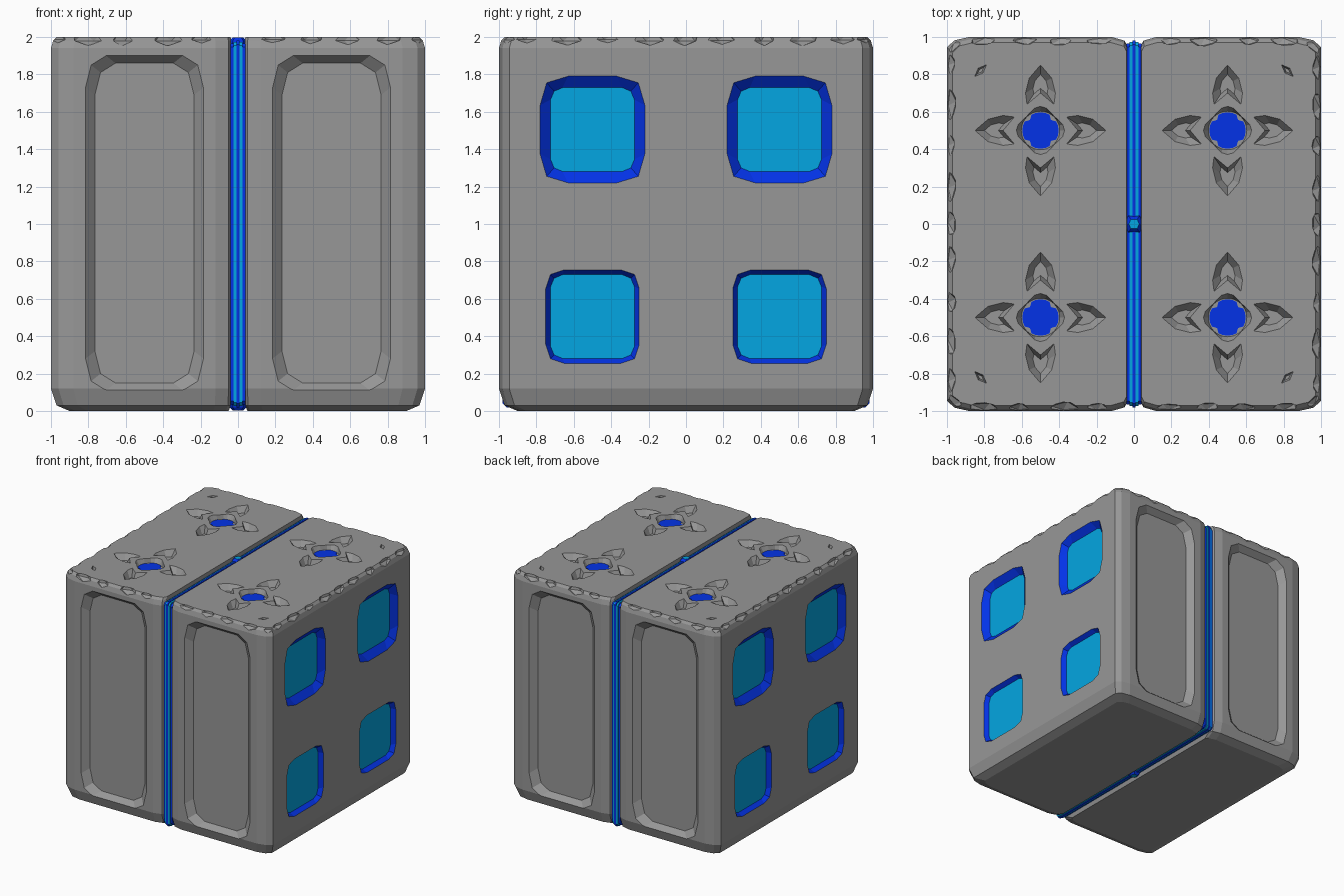
import bpy, bmesh, math, random
from mathutils import Matrix, Vector

if "Cube" in bpy.data.objects:
    bpy.data.objects.remove(bpy.data.objects["Cube"])

random.seed(4)
X, Y, Z = Vector((1, 0, 0)), Vector((0, 1, 0)), Vector((0, 0, 1))
GREY, BLUE, CYAN = 0, 1, 2


def make_mat(name, rgb):
    m = bpy.data.materials.new(name)
    m.diffuse_color = (*rgb, 1)
    m.use_nodes = True
    m.node_tree.nodes["Principled BSDF"].inputs["Base Color"].default_value = m.diffuse_color
    return m


MATS = [make_mat("stone grey", (0.31, 0.31, 0.31)),
        make_mat("deep blue", (0.001, 0.035, 0.86)),
        make_mat("cyan glow", (0.001, 0.38, 0.76))]


def make_obj(name, bm):
    bmesh.ops.recalc_face_normals(bm, faces=bm.faces)
    me = bpy.data.meshes.new(name)
    bm.to_mesh(me)
    bm.free()
    for m in MATS:
        me.materials.append(m)
    ob = bpy.data.objects.new(name, me)
    bpy.context.collection.objects.link(ob)
    return ob


def loft(bm, loops, wall=GREY, floor=GREY):
    """Skin a stack of equal-length loops and cap both ends."""
    rings = [[bm.verts.new(p) for p in lp] for lp in loops]
    n = len(rings[0])
    for a, b in zip(rings, rings[1:]):
        for i in range(n):
            j = (i + 1) % n
            bm.faces.new((a[i], a[j], b[j], b[i])).material_index = wall
    bm.faces.new(rings[0])
    bm.faces.new(rings[-1]).material_index = floor


def pocket(bm, centre, u, v, outer, inner, depth, wall=GREY, floor=GREY):
    """Tapered cutter sunk into the face spanned by u and v."""
    n = u.cross(v)
    place = lambda lp, h: [centre + u * a + v * b + n * h for a, b in lp]
    loft(bm, [place(outer, 0.03), place(outer, 0), place(inner, -depth)], wall, floor)


def four_way(pts):
    """Mirror a corner (ordered from top to side) into a closed outline."""
    right = pts + [(x, -y) for x, y in reversed(pts)]
    return right + [(-x, -y) for x, y in right]


def panel(hx, hz):
    return four_way([(hx - .11, hz), (hx - .03, hz - .05), (hx, hz - .17)])


def star(radius, n=24):
    """Round outline; radius is a function of the angle."""
    angles = [math.tau * i / n for i in range(n)]
    return [(radius(a) * math.cos(a), radius(a) * math.sin(a)) for a in angles]


# stone half: corner-softened plan, lofted up with chamfered base and rim
corner = [(.035, .95), (.05, .98), (.12, 1), (.88, 1), (.96, .982), (1, .945)]
plan = corner + [(x, -y) for x, y in reversed(corner)]
C = 0.52


def ring(z, inset):
    # the seam side is drawn in less than the outer side
    return [(x - inset * (x - C) / .48 * (1 if x > C else .15), y * (1 - inset), z)
            for x, y in plan]


bm = bmesh.new()
loft(bm, [ring(0, .10), ring(.03, .03), ring(.12, 0), ring(1.94, 0),
          ring(1.98, .012), ring(2, .03)])
block = make_obj("right_stone_half", bm)

# carved pockets
bm = bmesh.new()
for s in (-1, 1):
    # tall panels front and back
    pocket(bm, Vector((.5, s, 1.005)), X * -s, Z,
           panel(.315, .895), panel(.265, .855), .05)
    # side windows
    win = four_way([(.16, .224), (.205, .205), (.224, .16)])
    pocket(bm, Vector((1, s * .5, 1.505)), Y, Z,
           four_way([(.13, .285), (.245, .25), (.28, .13)]), win, .045, BLUE, CYAN)
    pocket(bm, Vector((1, s * .5, .505)), Y, Z,
           four_way([(.15, .25), (.225, .225), (.25, .15)]), win, .035, BLUE, CYAN)
    # flower: round centre and four petals
    mid = Vector((.5, s * .5, 2))
    pocket(bm, mid, X, Y, star(lambda a: .117 + .012 * math.cos(4 * a)),
           star(lambda a: .103), .04)
    petal = [(.35, 0), (.28, .06), (.2, .08), (.14, .072), (.2, 0),
             (.14, -.072), (.2, -.08), (.28, -.06)]
    small = [(.25 + (a - .25) * .5, b * .5) for a, b in petal]
    for k in range(4):
        rot = Matrix.Rotation(k * math.pi / 2, 3, 'Z')
        pocket(bm, mid, rot @ X, rot @ Y, petal, small, .05)
    # small corner slit
    rot = Matrix.Rotation(-s * math.pi / 4, 3, 'Z')
    slit = [(.045, 0), (0, .018), (-.045, 0), (0, -.018)]
    pocket(bm, Vector((.82, s * .82, 2)), rot @ X, rot @ Y, slit,
           [(a * .5, b * .5) for a, b in slit], .03)
carving = make_obj("carving_cutter", bm)

# worn chips along the outer top rim
bm = bmesh.new()


def chip(x, y, turn):
    r = random.uniform
    size = (r(.06, .1), r(.035, .05), r(.03, .05))
    m = (Matrix.Translation((x, y, 2.0)) @ Matrix.Rotation(turn + r(-.2, .2), 4, 'Z')
         @ Matrix.Diagonal((*size, 1)))
    bmesh.ops.create_icosphere(bm, subdivisions=1, radius=1, matrix=m)


for i in range(9):
    chip(.993, -.84 + i * .21 + random.uniform(-.02, .02), math.pi / 2)
for s in (-1, 1):
    for i in range(4):
        chip(.19 + i * .205 + random.uniform(-.02, .02), s * .993, 0)
    chip(.965, s * .965, -s * math.pi / 4)
chips = make_obj("chip_cutter", bm)

for cutter in (carving, chips):
    mod = block.modifiers.new("cut", 'BOOLEAN')
    mod.operation, mod.object, mod.solver = 'DIFFERENCE', cutter, 'EXACT'
    mod.use_self = cutter is chips
bpy.context.view_layer.update()
done = bpy.data.meshes.new_from_object(
    block.evaluated_get(bpy.context.evaluated_depsgraph_get()))
block.modifiers.clear()
block.data = done
for cutter in (carving, chips):
    bpy.data.objects.remove(cutter)

# second half is the first turned half way round
left = bpy.data.objects.new("left_stone_half", done)
left.rotation_euler.z = math.pi
bpy.context.collection.objects.link(left)

# glowing seam between the halves: stepped slabs
for name, hx, h, col in (("seam_base", .04, .966, BLUE), ("seam_glow", .024, .974, CYAN),
                         ("seam_ridge", .008, .98, BLUE)):
    bm = bmesh.new()
    bmesh.ops.create_cube(bm, size=2, matrix=Matrix.Translation((0, 0, 1))
                          @ Matrix.Diagonal((hx, h, h, 1)))
    bmesh.ops.bevel(bm, geom=[e for e in bm.edges if abs((e.verts[0].co - e.verts[1].co).x) > .01],
                    offset=.02, segments=1, affect='EDGES')
    for f in bm.faces:
        f.material_index = col
    make_obj(name, bm)

# seam knots at top and bottom centre: a blue diamond with a cyan cap
for name, z, d in (("top_knot", 1.965, 1), ("bottom_knot", .035, -1)):
    bm = bmesh.new()
    loft(bm, [[(w * a, w * b, z + d * h) for a, b in ((1, 0), (.6, .9), (-.6, .9), (-1, 0),
                                                      (-.6, -.9), (.6, -.9))]
              for w, h in ((.05, 0), (.046, .015), (.028, .033))], BLUE, CYAN)
    make_obj(name, bm)

# blue gem plates on the flower floors, notched on the diagonals
for i, (x, y) in enumerate([(a, b) for a in (-.5, .5) for b in (-.5, .5)]):
    bm = bmesh.new()
    shape = star(lambda a: .097 - .018 * (math.cos(4 * a) < -.9))
    loft(bm, [[(x + a, y + b, z) for a, b in shape] for z in (1.957, 1.965)], BLUE, BLUE)
    make_obj(f"flower_gem_{i + 1}", bm)
